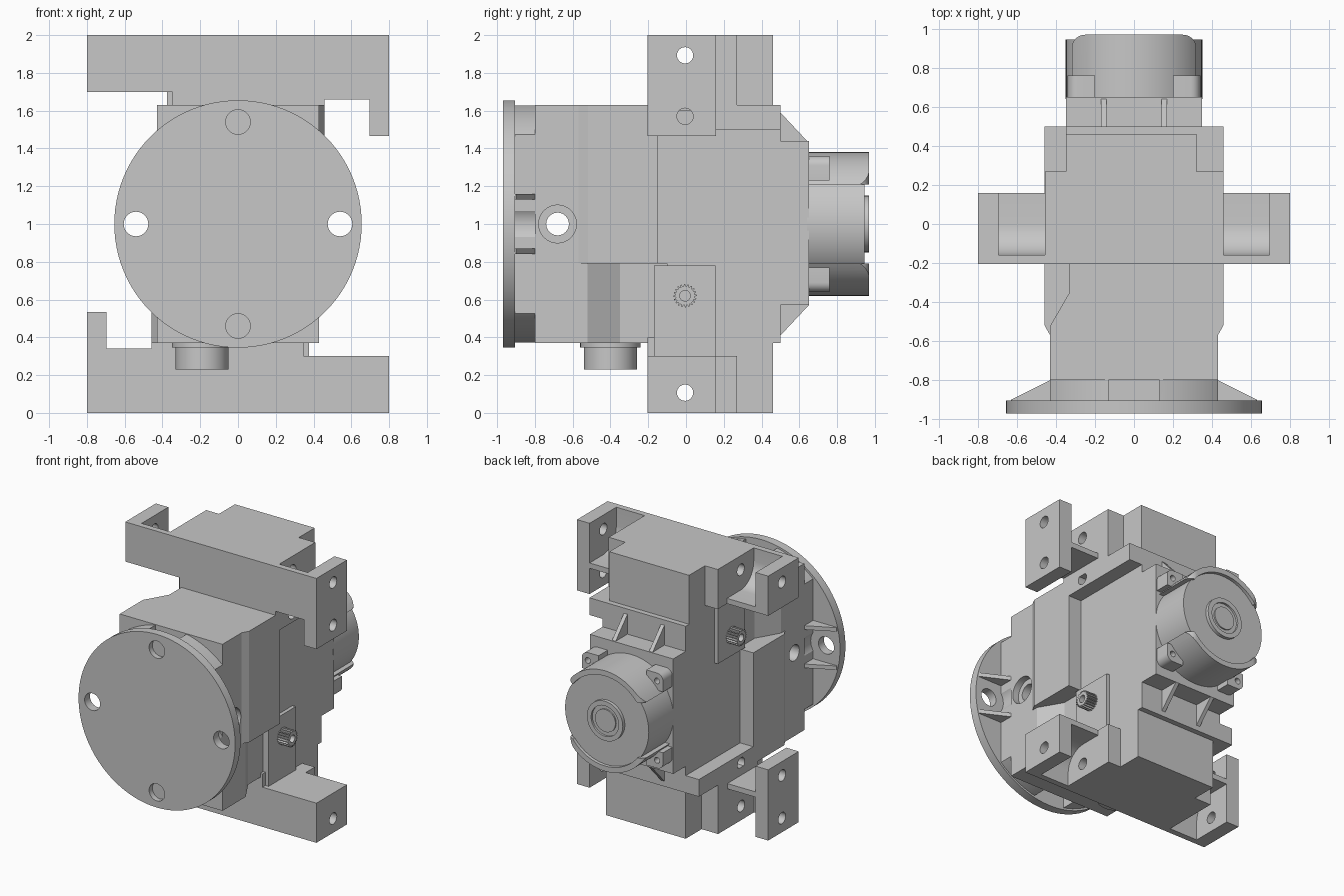
import bpy, bmesh, math
from mathutils import Matrix

if "Cube" in bpy.data.objects:
    bpy.data.objects.remove(bpy.data.objects["Cube"], do_unlink=True)

grey = bpy.data.materials.new("cast_grey")
grey.use_nodes = True
grey.diffuse_color = (0.57, 0.57, 0.57, 1)
grey.node_tree.nodes["Principled BSDF"].inputs["Base Color"].default_value = grey.diffuse_color

# Half turn about the y axis through the middle of the model
HALF_TURN = (Matrix.Translation((0, 0, 1)) @ Matrix.Rotation(math.pi, 4, 'Y')
             @ Matrix.Translation((0, 0, -1)))
parts = []


def place(axis, a, b, d):
    return {'x': (d, a, b), 'y': (a, d, b), 'z': (a, b, d)}[axis]


def prism(name, axis, pts, lo, hi, turned=False):
    """Extrude a closed outline along an axis."""
    bm = bmesh.new()
    ends = [[bm.verts.new(place(axis, a, b, d)) for a, b in pts] for d in (lo, hi)]
    bm.faces.new(ends[0])
    bm.faces.new(ends[1])
    n = len(pts)
    for i in range(n):
        j = (i + 1) % n
        bm.faces.new((ends[0][i], ends[0][j], ends[1][j], ends[1][i]))
    bmesh.ops.recalc_face_normals(bm, faces=bm.faces)
    if turned:
        bm.transform(HALF_TURN)
    me = bpy.data.meshes.new(name)
    bm.to_mesh(me)
    bm.free()
    me.materials.append(grey)
    ob = bpy.data.objects.new(name, me)
    bpy.context.collection.objects.link(ob)
    parts.append(ob)
    return ob


def box(name, x0, x1, y0, y1, z0, z1, turned=False):
    return prism(name, 'z', [(x0, y0), (x1, y0), (x1, y1), (x0, y1)], z0, z1, turned)


def arc(ca, cb, r, start, end, n):
    return [(ca + r * math.cos(math.radians(start + (end - start) * i / n)),
             cb + r * math.sin(math.radians(start + (end - start) * i / n)))
            for i in range(n + 1)]


def cyl(name, axis, a, b, r, lo, hi, turned=False, n=48):
    return prism(name, axis, arc(a, b, r, 0, 360, n)[:-1], lo, hi, turned)


def cut(ob, *cutters, op='DIFFERENCE'):
    """Apply booleans and remove the cutters."""
    for c in cutters:
        c.hide_render = True
        m = ob.modifiers.new("cut", 'BOOLEAN')
        m.object, m.operation, m.solver = c, op, 'EXACT'
        dg = bpy.context.evaluated_depsgraph_get()
        me = bpy.data.meshes.new_from_object(ob.evaluated_get(dg))
        ob.modifiers.clear()
        ob.data = me
        parts.remove(c)
        bpy.data.objects.remove(c, do_unlink=True)
    return ob


# Main casing: wide front housing, narrow rear, stepped recesses and a cross bore
side = [(0.43, -0.8), (0.43, -0.15), (0.348, -0.15), (0.348, 0.5)]
casing = prism("casing", 'z', side + [(-x, y) for x, y in reversed(side)], 0.37, 1.63)
recess = [(0.44, -0.54), (0.33, -0.35), (0.33, -0.1), (0.6, -0.1), (0.6, -0.54)]
cut(casing, cyl("bore", 'x', -0.68, 1, 0.06, -1, 1),
    cyl("counterbore", 'x', -0.68, 1, 0.1, 0.38, 0.6))
for t in (False, True):
    cut(casing, prism("recess", 'z', recess, 0.2, 0.79, t))

# Neck behind the flange, with pockets around the four holes
neck = cyl("flange_neck", 'y', 0, 1, 0.64, -0.93, -0.79, n=96)
cut(neck, box("limit", -0.43, 0.43, -1, 0, 0.37, 1.63), op='INTERSECT')
for t in (False, True):
    cut(neck, box("pocket", -0.13, 0.13, -0.905, -0.7, 1.4, 1.8, t),
        cyl("side_pocket", 'y', 0.54, 1, 0.13, -0.905, -0.8, t))

# Round mounting flange
flange = cyl("mounting_flange", 'y', 0, 1, 0.655, -0.97, -0.905, n=96)
for a, b in ((0.54, 1), (-0.54, 1), (0, 1.54), (0, 0.46)):
    cut(flange, cyl("hole", 'y', a, b, 0.065, -1.2, -0.85))
cut(neck, cyl("hole", 'y', 0.54, 1, 0.065, -1.2, -0.7),
    cyl("hole", 'y', -0.54, 1, 0.065, -1.2, -0.7))

for t, tag in ((False, "first"), (True, "second")):
    # Ribs that brace the flange to the casing
    for z in (0.84, 1.13):
        prism("flange_rib_" + tag, 'z', [(0.42, -0.8), (0.43, -0.8), (0.63, -0.9),
                                         (0.63, -0.91), (0.42, -0.91)], z, z + 0.03, t)
    # Raised side slab and the ledge that runs back from its end
    prism("side_slab_" + tag, 'z',
          [(0.34, -0.57), (0.43, -0.57), (0.458, -0.52), (0.458, -0.15), (0.34, -0.15)],
          0.79, 1.63, t)
    ledge = box("side_ledge_" + tag, 0.33, 0.458, -0.16, 0.5, 1.5, 1.63, t)
    # Shaft plate and splined hollow shaft
    box("shaft_plate_" + tag, 0.3, 0.375, -0.17, 0.155, 0.29, 0.78, t)
    teeth = []
    for i in range(80):
        r = 0.062 if i % 4 < 2 else 0.05
        a = math.tau * i / 80
        teeth.append((r * math.cos(a) - 0.005, 0.62 + r * math.sin(a)))
    shaft = prism("splined_shaft_" + tag, 'x', teeth, 0.36, 0.46, t)
    cut(shaft, cyl("shaft_bore", 'x', -0.005, 0.62, 0.028, 0.4, 0.6, t))

    # Bracket: core blocks, arms with filleted pockets and end lugs
    cores = [box("bracket_core_" + tag, -0.348, 0.32, -0.205, 0.46, 1.6, 2, t),
             box("bracket_shoulder_" + tag, -0.455, 0.458, -0.205, 0.27, 1.7, 2, t),
             box("bracket_step_" + tag, 0.1, 0.458, -0.205, 0.27, 1.6, 1.75, t)]
    for x0, x1, z in ((0.45, 0.7, 1.66), (-0.7, -0.445, 1.7)):
        fillet = arc(0, z + 0.2, 0.16, 270, 180, 10)
        prism("bracket_arm_" + tag, 'x',
              [(-0.205, z), (0.16, z), (0.16, z + 0.04)] + fillet
              + [(-0.16, 2), (-0.205, 2)], x0, x1, t)
    cores.append(box("tall_lug_" + tag, 0.695, 0.8, -0.205, 0.16, 1.465, 2, t))
    cores.append(box("short_lug_" + tag, -0.8, -0.695, -0.205, 0.16, 1.7, 2, t))
    for ob in cores:
        cut(ob, cyl("hole", 'x', -0.005, 1.893, 0.043, -1, 1, t))
    for ob in (cores[3], ledge):
        cut(ob, cyl("hole", 'x', -0.005, 1.57, 0.043, 0.38, 1, t))

    # Gusset ribs above and below the rear block
    for x in (-0.17, 0.14):
        prism("rear_gusset_" + tag, 'x',
              [(0.49, 1.4), (0.49, 1.6), (0.5, 1.59), (0.65, 1.43), (0.65, 1.4)],
              x, x + 0.03, t)

    # Motor cowl: arc shell with rounded outer corners
    cowl = prism("motor_cowl_" + tag, 'y',
                 arc(0, 1, 0.38, 33.5, 146.5, 32) + arc(0, 1, 0.34, 142, 38, 32),
                 0.65, 0.97, t)
    outline = ([(-0.32, 0.6), (0.32, 0.6)] + arc(0.25, 0.9, 0.07, 0, 90, 8)
               + arc(-0.25, 0.9, 0.07, 90, 180, 8))
    cut(cowl, prism("limit", 'z', outline, 0, 2), op='INTERSECT')

    # Motor fixing lugs
    for s in (-1, 1):
        lug = prism("motor_lug_" + tag, 'y',
                    [(s * 0.2, 1.23), (s * 0.34, 1.23)]
                    + arc(s * 0.29, 1.31, 0.05, 0 if s > 0 else 180, 90, 6)
                    + [(s * 0.2, 1.36)], 0.64, 0.76, t)
        cut(lug, cyl("screw_hole", 'y', s * 0.29, 1.3, 0.022, 0.7, 0.8, t, 16))

# Rear block and motor
box("rear_block", -0.348, 0.348, 0.49, 0.65, 0.57, 1.44)
cyl("motor_can", 'y', 0, 1, 0.35, 0.64, 0.945, n=72)
boss = cyl("motor_boss", 'y', 0, 1, 0.15, 0.94, 0.97)
cut(boss, cyl("groove", 'y', 0, 1, 0.115, 0.955, 1))
cyl("motor_centre", 'y', 0, 1, 0.085, 0.94, 0.965)

# Plug under the casing
cyl("plug_collar", 'z', -0.19, -0.4, 0.16, 0.345, 0.38)
cyl("plug", 'z', -0.19, -0.4, 0.14, 0.23, 0.36)

# Smooth the round surfaces, keep the edges sharp
bpy.ops.object.select_all(action='DESELECT')
for ob in parts:
    ob.select_set(True)
bpy.context.view_layer.objects.active = parts[0]
bpy.ops.object.shade_smooth_by_angle(angle=math.radians(25))
